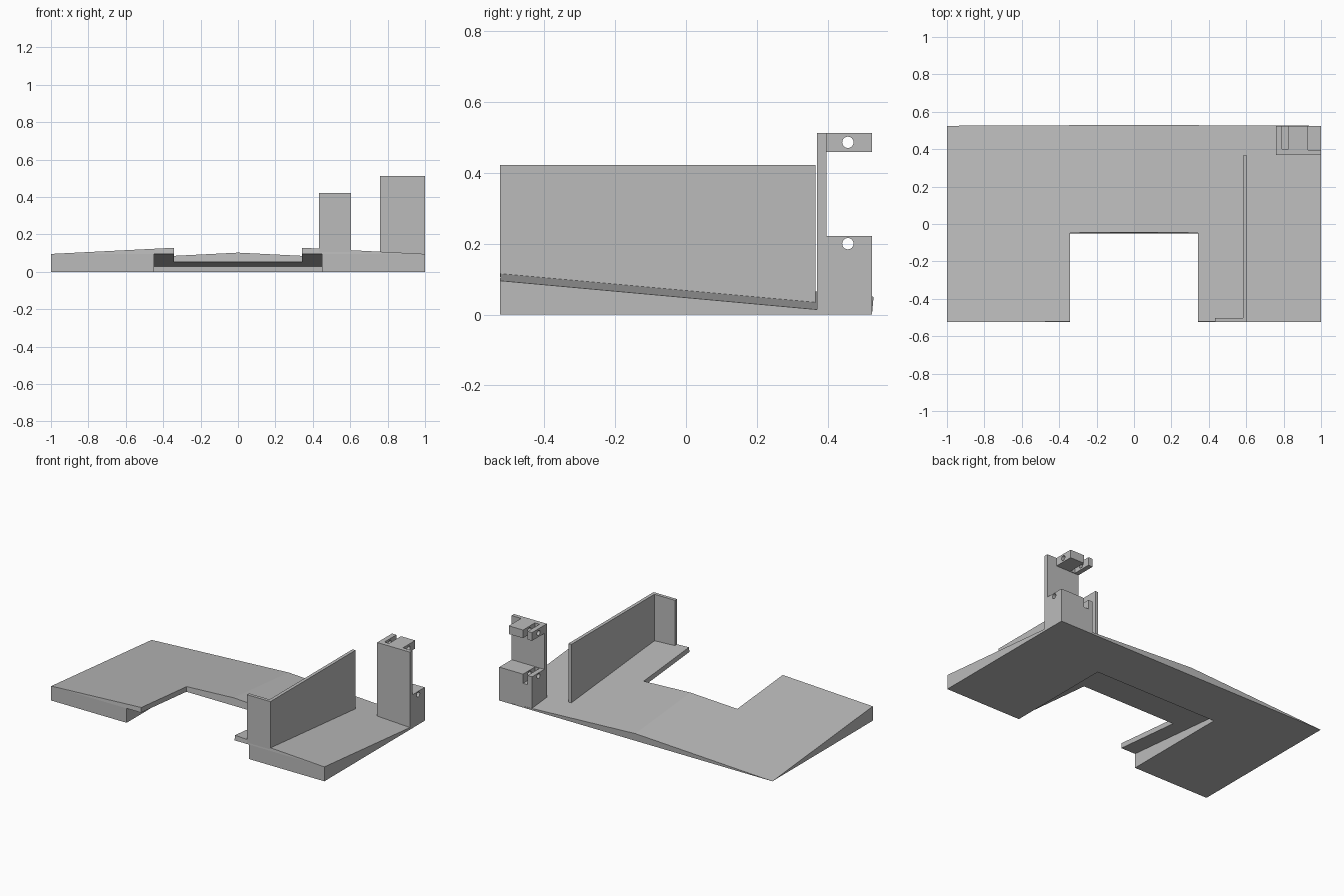
import bpy, bmesh, math
from mathutils import Matrix

if "Cube" in bpy.data.objects:
    bpy.data.objects.remove(bpy.data.objects["Cube"], do_unlink=True)

grey = bpy.data.materials.new("plain_grey")
grey.use_nodes = True
colour = (0.5, 0.5, 0.5, 1)
grey.diffuse_color = colour
grey.node_tree.nodes["Principled BSDF"].inputs["Base Color"].default_value = colour

BACK, TILT, CROWN = 0.525, 0.0909, 0.05


def slope(x, y):
    return TILT * (BACK - y)


def level(z):
    return lambda x, y: z


def prism(name, outline, bottom, top, lean=0.0, mirror=False):
    """Raise an outline between two height functions, leaning with height."""
    bm = bmesh.new()
    low = [bm.verts.new((x, y, bottom(x, y))) for x, y in outline]
    high = []
    for x, y in outline:
        rise = top(x, y) - bottom(x, y)
        high.append(bm.verts.new((x, y + lean * rise, top(x, y))))
    bm.faces.new(low)
    bm.faces.new(high)
    n = len(outline)
    for i in range(n):
        j = (i + 1) % n
        if mirror and outline[i][0] == 0 and outline[j][0] == 0:
            continue  # leave the mirror plane open
        bm.faces.new((low[i], low[j], high[j], high[i]))
    bmesh.ops.remove_doubles(bm, verts=bm.verts, dist=0.00001)
    bmesh.ops.recalc_face_normals(bm, faces=bm.faces)
    mesh = bpy.data.meshes.new(name)
    bm.to_mesh(mesh)
    bm.free()
    mesh.materials.append(grey)
    obj = bpy.data.objects.new(name, mesh)
    bpy.context.collection.objects.link(obj)
    if mirror:
        obj.modifiers.new("mirror", "MIRROR").merge_threshold = 0.0001
    return obj


def rect(x0, x1, y0, y1):
    return [(x0, y0), (x1, y0), (x1, y1), (x0, y1)]


def half_u(inner_x, inner_y):
    return [(0, BACK), (0, inner_y), (inner_x, inner_y),
            (inner_x, -BACK), (1, -BACK), (1, BACK)]


def cut(target, cutter):
    cutter.hide_render = True
    cutter.hide_set(True)
    mod = target.modifiers.new("cut", "BOOLEAN")
    mod.object = cutter
    mod.solver = "EXACT"


def pin_hole(name, z):
    bm = bmesh.new()
    turn = Matrix.Translation((0.88, 0.457, z)) @ Matrix.Rotation(math.pi / 2, 4, "Y")
    bmesh.ops.create_cone(bm, cap_ends=True, segments=32, radius1=0.016,
                          radius2=0.016, depth=0.4, matrix=turn)
    mesh = bpy.data.meshes.new(name)
    bm.to_mesh(mesh)
    bm.free()
    obj = bpy.data.objects.new(name, mesh)
    bpy.context.collection.objects.link(obj)
    return obj


# Wedge base and the crowned top sheet overhanging its notch
prism("base_wedge", half_u(0.448, 0.20), level(0), slope, mirror=True)
prism("top_sheet", half_u(0.343, -0.05), slope,
      lambda x, y: slope(x, y) + CROWN * (1 - x), lean=TILT, mirror=True)

# Upright wall with a short return at the front
wall = [(0.433, -BACK), (0.605, -BACK), (0.605, 0.366), (0.583, 0.366),
        (0.583, -0.503), (0.433, -0.503)]
prism("upright_wall", wall, lambda x, y: slope(x, y) + 0.01, level(0.422))

# Corner post: back plate with a lower block and an upper bracket
post = prism("post_plate", rect(0.76, 1, 0.37, 0.396), level(0), level(0.513))
lower = prism("post_lower_block", rect(0.76, 1, 0.396, BACK), level(0), level(0.221))
upper = prism("post_upper_bracket", rect(0.76, 0.93, 0.396, BACK), level(0.459), level(0.513))

# Slots and pin holes through both blocks
for block, part, floor, ceiling, pin in (
        (lower, "lower", 0.16, 0.3, 0.2), (upper, "upper", 0.4, 0.6, 0.486)):
    slot = prism(part + "_slot_cutter", rect(0.792, 0.826, 0.401, 0.6),
                 level(floor), level(ceiling))
    cut(block, slot)
    cut(block, pin_hole(part + "_pin_cutter", pin))
